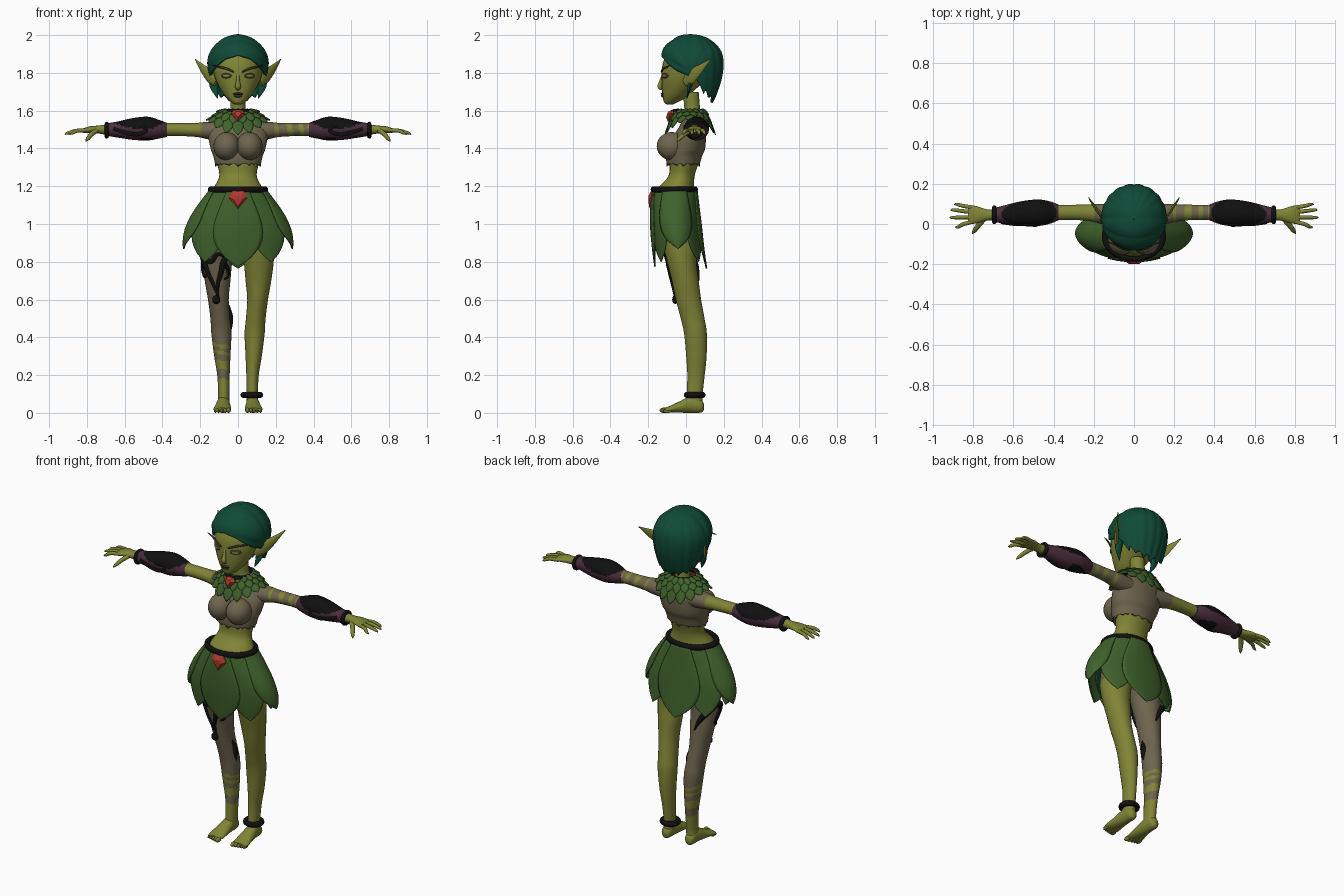
import bpy, bmesh, math
from mathutils import Vector, Matrix
from math import sin, cos, pi, radians

def mat(name, r, g, b):
    m = bpy.data.materials.new(name)
    m.diffuse_color = (r, g, b, 1)
    return m

SKIN = mat("olive skin", .216, .231, .036)
LEAF = mat("leaf green", .051, .122, .025)
HAIR = mat("teal hair", .005, .069, .039)
TAN = mat("tan cloth", .158, .130, .076)
RED = mat("red gem", .456, .042, .027)
PURPLE = mat("purple leather", .069, .025, .045)
BLACK = mat("black trim", .005, .005, .005)
DARK = mat("dark olive", .045, .042, .021)

def at(keys, t):
    """Linear lookup in rows sorted by their first value."""
    if t <= keys[0][0]:
        return keys[0]
    for a, b in zip(keys, keys[1:]):
        if t <= b[0]:
            k = (t - a[0]) / (b[0] - a[0])
            return tuple(p + (q - p) * k for p, q in zip(a, b))
    return keys[-1]

def spline(keys, n):
    out = []
    for i in range(len(keys) - 1):
        q = [keys[max(0, min(len(keys) - 1, i + d))] for d in (-1, 0, 1, 2)]
        for k in range(n):
            t = k / n
            out.append(tuple(.5 * (2*b + (c-a)*t + (2*a-5*b+4*c-d)*t*t + (3*b-a-3*c+d)*t**3)
                             for a, b, c, d in zip(*q)))
    return out + [tuple(keys[-1])]

def finish(name, bm, mats, rule=None, thick=0, angle=45):
    bmesh.ops.remove_doubles(bm, verts=bm.verts, dist=1e-5)
    bmesh.ops.recalc_face_normals(bm, faces=bm.faces)
    if rule:
        for f in bm.faces:
            f.material_index = int(rule(f.calc_center_median(), f.normal))
    me = bpy.data.meshes.new(name)
    bm.to_mesh(me)
    bm.free()
    for m in (mats if isinstance(mats, (list, tuple)) else [mats]):
        me.materials.append(m)
    me.shade_smooth()
    me.set_sharp_from_angle(angle=radians(angle))
    ob = bpy.data.objects.new(name, me)
    bpy.context.collection.objects.link(ob)
    if thick:
        so = ob.modifiers.new("thickness", 'SOLIDIFY')
        so.thickness, so.offset = thick, 0
    return ob

def skin_rings(name, rings, mats, rule=None, caps=True, thick=0):
    bm = bmesh.new()
    vs = [[bm.verts.new(p) for p in r] for r in rings]
    for a, b in zip(vs, vs[1:]):
        for j in range(len(a)):
            k = (j + 1) % len(a)
            bm.faces.new((a[j], a[k], b[k], b[j]))
    if caps:
        bm.faces.new(vs[0])
        bm.faces.new(vs[-1])
    return finish(name, bm, mats, rule, thick)

def loft(name, keys, mats, axis='z', s=1, sides=28, sub=6, rule=None, hem=0, caps=True, thick=0):
    """Elliptic rings: (position, centre a, centre b, radius a, radius b)."""
    rings = []
    for i, (t, a, b, ra, rb) in enumerate(spline(keys, sub)):
        ring = []
        for j in range(sides):
            g = 2 * pi * j / sides
            p, q = a + max(ra, .001) * cos(g), b + max(rb, .001) * sin(g)
            z = t + (hem * (j % 4 - 2 + (j % 3)) / 4 if i == 0 else 0)
            x, y, z = {'z': (p, q, z), 'x': (t, p, q), 'y': (p, t, q)}[axis]
            ring.append((x * s, y, z))
        rings.append(ring)
    return skin_rings(name, rings, mats, rule, caps, thick)

def tube(name, keys, m, s=1, ref=(0, -1, .1), sides=10, sub=5):
    """Swept rings along a path: (x, y, z, width, depth)."""
    pts = spline(keys, sub)
    pos = [Vector((p[0] * s, p[1], p[2])) for p in pts]
    rings = []
    for i, p in enumerate(pts):
        t = (pos[min(i + 1, len(pos) - 1)] - pos[max(i - 1, 0)]).normalized()
        b = t.cross(Vector((ref[0] * s, ref[1], ref[2]))).normalized()
        n = b.cross(t)
        rings.append([pos[i] + b * max(p[3], .001) * cos(2*pi*j/sides)
                      + n * max(p[4], .001) * sin(2*pi*j/sides) for j in range(sides)])
    return skin_rings(name, rings, m)

def sheet(name, P, nu, nv, m, thick=0):
    bm = bmesh.new()
    g = [[bm.verts.new(P(i / nu, 2 * j / nv - 1)) for j in range(nv + 1)] for i in range(nu + 1)]
    for i in range(nu):
        for j in range(nv):
            bm.faces.new((g[i][j], g[i][j+1], g[i+1][j+1], g[i+1][j]))
    return finish(name, bm, m, thick=thick)

def ball(name, c, r, m, rot=0):
    bm = bmesh.new()
    bmesh.ops.create_uvsphere(bm, u_segments=24, v_segments=14, radius=1,
        matrix=Matrix.Translation(c) @ Matrix.Rotation(rot, 4, 'Z') @ Matrix.Diagonal((*r, 1)))
    return finish(name, bm, m)

def band(name, c, ra, rb, minor, m, axis='z'):
    def P(u, v):
        k = 1 + minor / ra * cos(2 * pi * u)
        a, b, h = ra * k * cos(pi * v), rb * k * sin(pi * v), minor * sin(2 * pi * u)
        return Vector(c) + Vector((a, b, h) if axis == 'z' else (h, a, b))
    return sheet(name, P, 12, 36, m)

def gem(name, c, w, h, depth, tilt):
    outline = [(-.6, .5), (.6, .5), (1, .18), (0, -.55), (-1, .18)]
    bm = bmesh.new()
    rows = [[bm.verts.new((x * w * k, y, z * h * k)) for x, z in outline]
            for k, y in ((.9, depth), (1, 0), (.5, -depth))]
    for a, b in zip(rows, rows[1:]):
        for j in range(5):
            bm.faces.new((a[j], a[(j+1) % 5], b[(j+1) % 5], b[j]))
    bm.faces.new(rows[0])
    bm.faces.new(rows[2])
    bm.transform(Matrix.Translation(c) @ Matrix.Rotation(tilt, 4, 'X'))
    return finish(name, bm, RED, angle=15)

# torso, neck and cropped top
loft("torso", [(.93, 0, -.03, .09, .06), (1.0, 0, -.04, .16, .105), (1.1, 0, -.05, .165, .112),
     (1.18, 0, -.055, .135, .10), (1.25, 0, -.025, .10, .07), (1.32, 0, -.01, .11, .075),
     (1.40, 0, .008, .132, .082), (1.47, 0, .025, .145, .072), (1.53, 0, .04, .12, .055),
     (1.565, 0, .038, .07, .048), (1.60, 0, .034, .042, .042), (1.70, 0, .025, .04, .042)],
     [SKIN, TAN], rule=lambda c, n: c.z < 1.02)
loft("cropped_top", [(1.315, 0, -.015, .118, .085), (1.36, 0, -.01, .128, .092), (1.40, 0, .004, .142, .094),
     (1.47, 0, .022, .153, .081), (1.53, 0, .038, .13, .063), (1.56, 0, .038, .085, .055)],
     TAN, sides=48, hem=.022, caps=False, thick=.006)

LEG = spline([(0.02, .078, .045, .028, .038), (.06, .076, .045, .031, .042), (.1, .075, .046, .030, .042),
       (.2, .077, .053, .033, .046), (.3, .083, .055, .043, .054), (.42, .088, .05, .053, .060),
       (.5, .094, .035, .052, .063), (.6, .104, .013, .055, .067), (.7, .108, -.004, .068, .071),
       (.8, .11, -.022, .079, .078), (.9, .105, -.03, .088, .092), (1.02, .085, -.035, .085, .10)], 12)

def leg_colour(s):
    def rule(c, n):
        if c.z > .9:
            return 1
        z = c.z + .2 * (c.x + .08)
        return s < 0 and (z > .36 or .325 < z < .342 or .275 < z < .308 or .18 < z < .23)
    return rule

for s, side in ((1, "left"), (-1, "right")):
    # leg, foot and toes
    loft(side + "_leg", LEG, [SKIN, TAN], s=s, sub=1, rule=leg_colour(s))
    loft(side + "_foot", [(.095, .078, .032, .012, .016), (.08, .078, .036, .028, .034), (.03, .078, .045, .034, .045),
         (-.03, .08, .032, .041, .031), (-.08, .083, .02, .047, .019), (-.112, .083, .014, .042, .012)],
         SKIN, axis='y', s=s)
    for i in range(5):
        r = .014 - .0015 * i
        ball(f"{side}_toe_{i}", (s * (.05 + .0175 * i), -.117 + .005 * i, r), (r * .8, .023, r), SKIN)
    # bust
    ball(side + "_bust", (s * .06, -.075, 1.412), (.07, .08, .075), TAN)
    # arm with shoulder cloth; one arm is wrapped
    loft(side + "_arm", [(.08, .042, 1.49, .055, .05), (.16, .05, 1.495, .05, .046), (.22, .056, 1.498, .042, .037),
         (.32, .058, 1.50, .037, .034), (.42, .056, 1.50, .038, .036), (.55, .05, 1.50, .036, .034),
         (.70, .045, 1.50, .027, .026), (.74, .045, 1.50, .030, .021), (.78, .046, 1.50, .042, .018),
         (.81, .046, 1.496, .046, .014), (.825, .046, 1.494, .042, .009)], [SKIN, TAN], axis='x', s=s, sub=12,
         rule=lambda c, n: abs(c.x) < .195 or (s > 0 and any(
             a < c.x + .25 * (c.z - 1.5) < b for a, b in ((.215, .26), (.29, .325), (.35, .375)))))
    # fingers and thumb
    for i, (by, ty, tx) in enumerate(((.082, .098, .895), (.058, .070, .913), (.034, .032, .917), (.012, -.015, .89))):
        tube(f"{side}_finger_{i}", [(.80, by, 1.496, .010, .010), (.85, (by+ty)/2, 1.494, .0105, .010),
             (tx - .015, ty, 1.482, .008, .008), (tx, ty, 1.474, .002, .002)], SKIN, s)
    tube(side + "_thumb", [(.75, .022, 1.495, .014, .013), (.775, -.008, 1.475, .013, .012),
         (.795, -.035, 1.452, .010, .010), (.805, -.048, 1.438, .002, .002)], SKIN, s, ref=(0, 0, 1))
    # bracer with a black diamond on top and a front scroll
    loft(side + "_bracer", [(.375, .058, 1.498, .039, .037), (.42, .057, 1.502, .056, .050), (.48, .056, 1.505, .066, .063),
         (.56, .053, 1.503, .060, .057), (.64, .048, 1.50, .046, .042), (.69, .045, 1.50, .036, .034)],
         [PURPLE, BLACK], axis='x', s=s, sub=10, sides=36,
         rule=lambda c, n: (c.z - 1.5) > .008 + .45 * max(0, abs(abs(c.x) - .52) - .07) or (c.z < 1.455 and abs(c.x) < .52))
    tube(side + "_bracer_scroll", [(.66, .006, 1.505, .009, .006), (.60, -.003, 1.485, .011, .006),
         (.54, -.005, 1.475, .011, .006), (.49, -.008, 1.49, .010, .006), (.50, -.008, 1.515, .009, .006),
         (.53, -.006, 1.51, .004, .004)], BLACK, s)
    band(side + "_wrist_ring", (s * .695, .046, 1.497), .036, .034, .011, BLACK, 'x')
    # ear, eye, brow and side lock
    tube(side + "_ear", [(.115, -.005, 1.75, .026, .012), (.14, .02, 1.775, .037, .013), (.175, .06, 1.81, .028, .01),
         (.205, .10, 1.845, .013, .006), (.226, .132, 1.872, .002, .002)], SKIN, s, ref=(.7, -.6, 0))
    ball(side + "_eyelid", (s * .062, -.110, 1.785), (.032, .010, .014), DARK, s * .5)
    ball(side + "_eye", (s * .062, -.114, 1.783), (.022, .009, .008), SKIN, s * .5)
    tube(side + "_brow", [(.022, -.130, 1.805, .004, .004), (.06, -.122, 1.822, .006, .005),
         (.10, -.100, 1.832, .005, .005), (.145, -.085, 1.842, .001, .001)], DARK, s)
    tube(side + "_side_lock", [(.128, .035, 1.78, .024, .014), (.128, .02, 1.73, .022, .012),
         (.108, .005, 1.665, .002, .002)], HAIR, s)

# head, nose and mouth
loft("head", [(1.632, 0, -.085, .014, .014), (1.642, 0, -.083, .032, .032), (1.665, 0, -.064, .058, .058),
     (1.70, 0, -.045, .085, .081), (1.75, 0, -.02, .113, .109), (1.80, 0, 0, .13, .129), (1.86, 0, .018, .134, .138),
     (1.92, 0, .03, .105, .115), (1.96, 0, .03, .05, .05)], SKIN)
tube("nose", [(0, -.122, 1.79, .009, .008), (0, -.132, 1.755, .010, .010), (0, -.139, 1.727, .016, .013),
     (0, -.126, 1.712, .010, .006)], SKIN)
ball("upper_lip", (0, -.121, 1.689), (.027, .013, .007), DARK)
ball("lower_lip", (0, -.120, 1.678), (.022, .013, .008), DARK)

# hair: combed cap with an open face and a ragged nape
CAP = spline([(1.64, .075, .095, .06), (1.70, .06, .122, .10), (1.78, .045, .145, .14), (1.86, .032, .155, .16),
              (1.92, .03, .136, .146), (1.97, .027, .088, .098), (1.992, .025, .042, .048), (2.0, .025, .001, .001)], 8)
EDGE = [(0, 1.893), (25, 1.875), (55, 1.815), (78, 1.785), (95, 1.765), (108, 1.69), (140, 1.655), (180, 1.64)]
def hair_point(u, v):
    a = pi * v
    low = at(EDGE, abs(math.degrees(a)))[1]
    if abs(a) > 1.9:
        low += .025 * abs(sin(7 * a))
    z = low + (2.0 - low) * sin(u * pi / 2)
    _, cy, rx, ry = at(CAP, z)
    p = Vector((rx * sin(a), cy - ry * cos(a), z))
    phi = math.atan2(p.z - 1.80, p.y - .03)
    w = max(0, min(1, (.14 - p.y) / .08))
    ridge = w * abs(sin(6 * phi)) + (1 - w) * abs(sin(9 * a))
    mid = Vector((0, .03, 1.83))
    return mid + (p - mid) * (.985 + .03 * ridge * (1 - u ** 6) + .015 * u ** 6)
sheet("hair", hair_point, 36, 96, HAIR, thick=.012)

# neck collar: choker, three rows of leaves, gem
band("choker", (0, .012, 1.598), .068, .074, .011, BLACK)
for row in range(3):
    for i in range(16):
        th = 2 * pi * (i + .5 * (row % 2)) / 16
        def collar(u, v):
            d = (.02, .27, .52)[row] + .46 * u
            a = th + v * .25 * (1 - u ** 3) * (.7 + .5 * u)
            r = .004 * (2 - row) + .008 * u + .004 * (1 - abs(v))
            return (sin(a) * (.065 + .105 * d), .022 - cos(a) * (.065 + .07 * d),
                    1.598 - .03 * d - d * d * (.03 + .08 * cos(a) ** 2) + r)
        sheet(f"collar_leaf_{row}_{i}", collar, 6, 4, LEAF, thick=.005)
gem("collar_gem", (0, -.085, 1.575), .037, .062, .016, -.35)

# leaf skirt, belt and belt gem
def skirt_leaf(name, deg, half, length, k, m):
    def P(u, v):
        d = length * u
        a = radians(deg) + v * radians(half) * (1 - u ** 4) * (.75 + .5 * u)
        rx = .145 + .14 * sin(min(d / .28, 1.1) * pi / 2)
        ry = .118 + .016 * sin(min(d / .25, 1) * pi / 2)
        kk = k + .02 * (1 - v * v) * u
        return (rx * kk * sin(a), -.06 + .03 * (d / .4) ** 2 - ry * kk * cos(a), 1.185 - d)
    sheet(name, P, 18, 12, m, thick=.006)
skirt_leaf("front_skirt_leaf", 0, 30, .41, 1.0, LEAF)
skirt_leaf("back_skirt_leaf", 180, 32, .42, 1.0, LEAF)
for s in (1, -1):
    skirt_leaf("side_skirt_leaf", s * 90, 42, .315, 1.0, LEAF)
    skirt_leaf("front_corner_leaf", s * 40, 28, .385, .95, LEAF)
    skirt_leaf("back_corner_leaf", s * 140, 28, .385, .95, LEAF)
    skirt_leaf("front_under_leaf", s * 20, 18, .33, .91, HAIR)
    skirt_leaf("back_under_leaf", s * 160, 18, .33, .91, HAIR)
band("belt", (0, -.062, 1.182), .143, .112, .017, BLACK)
gem("belt_gem", (0, -.182, 1.122), .05, .105, .016, .05)

# ankle ring, and black scrollwork on the other thigh
band("ankle_ring", (.073, .046, .095), .044, .042, .016, BLACK)
def scroll(name, pts):
    keys = []
    for deg, z, r in spline(pts, 4):
        _, cx, cy, rx, ry = at(LEG, z)
        a = radians(deg)
        keys.append((-(cx + rx * sin(a)), cy - ry * cos(a), z, r, r * .9))
    tube(name, keys, BLACK, ref=(.4, .5, .75), sub=1)
scroll("inner_scroll", [(-60, .88, .010), (-28, .81, .017), (-15, .74, .014), (0, .68, .010), (3, .60, .007)])
scroll("outer_scroll", [(100, .85, .012), (65, .83, .022), (48, .76, .015), (28, .70, .012), (4, .63, .007)])
scroll("outer_curl", [(62, .81, .012), (85, .76, .012), (72, .72, .009), (52, .735, .004)])
scroll("inner_curl", [(-22, .80, .012), (-48, .76, .012), (-50, .72, .008), (-30, .71, .004)])
scroll("cross_scroll", [(60, .83, .012), (25, .80, .014), (0, .84, .010), (-28, .83, .010)])
scroll("back_scroll", [(95, .85, .014), (130, .82, .022), (160, .77, .016), (185, .70, .004)])
scroll("knee_mark", [(-85, .57, .004), (-90, .52, .016), (-85, .48, .014), (-80, .44, .003)])
ball("scroll_drop", (-.115, -.058, .60), (.021, .015, .023), BLACK)
